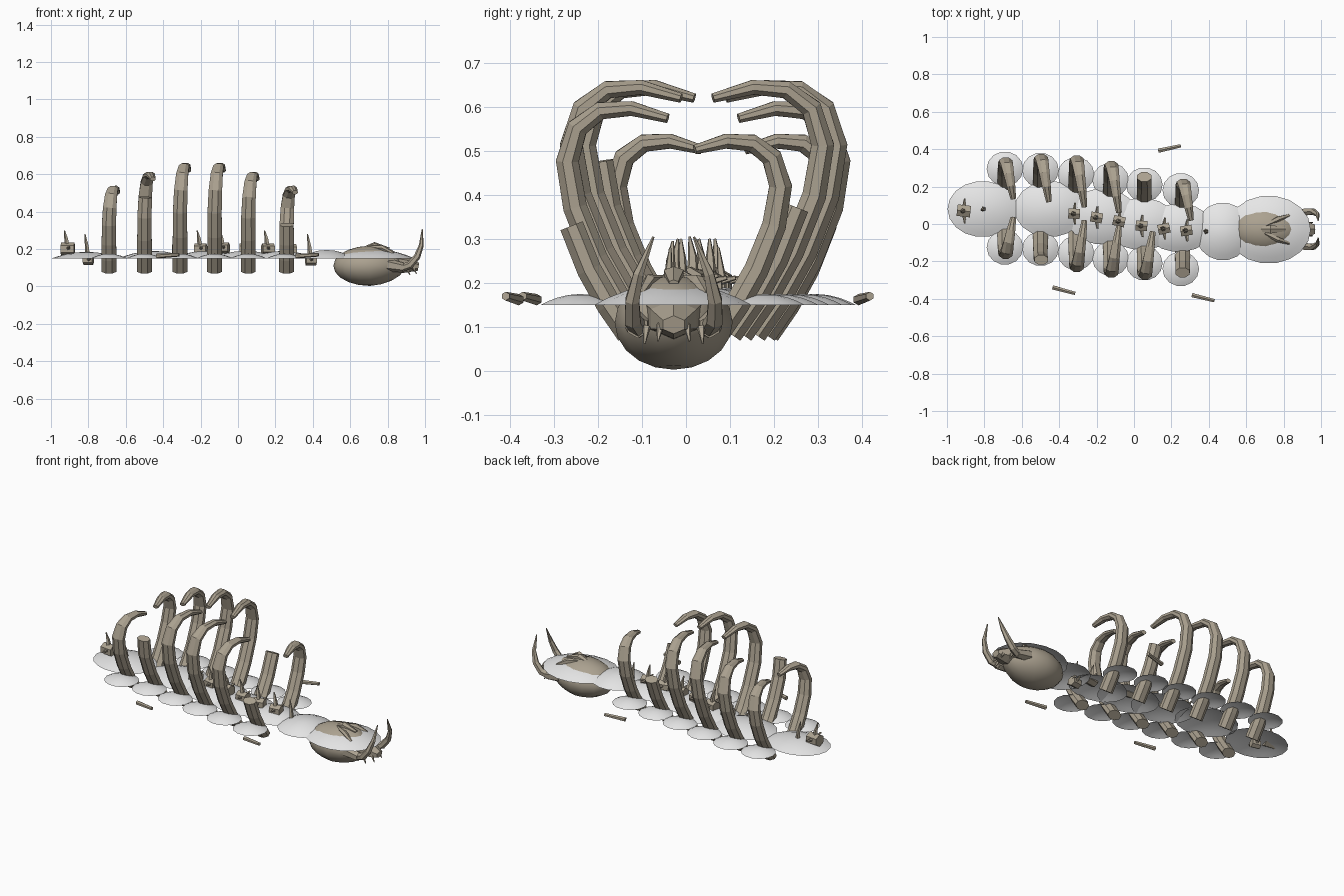
import bpy, bmesh, math, random
from mathutils import Vector

random.seed(4)
if "Cube" in bpy.data.objects:
    bpy.data.objects.remove(bpy.data.objects["Cube"])


def material(name, rgb):
    m = bpy.data.materials.new(name)
    m.use_nodes = True
    m.diffuse_color = (*rgb, 1)
    bsdf = next(n for n in m.node_tree.nodes if n.type == 'BSDF_PRINCIPLED')
    bsdf.inputs["Base Color"].default_value = (*rgb, 1)
    return m


BONE = material("old bone", (0.41, 0.36, 0.28))
SNOW = material("pale snow", (0.82, 0.82, 0.82))


def finish(name, bm, mat, smooth=False):
    me = bpy.data.meshes.new(name)
    bm.to_mesh(me)
    bm.free()
    me.materials.append(mat)
    for p in me.polygons:
        p.use_smooth = smooth
    ob = bpy.data.objects.new(name, me)
    bpy.context.collection.objects.link(ob)
    return ob


def tube(name, path, radii, side=(1, 0, 0), sides=8, flat=1.0):
    """Tapered faceted bone swept along a path; flat squashes it across side."""
    pts = [Vector(p) for p in path]
    bm = bmesh.new()
    rings = []
    for i, p in enumerate(pts):
        t = (pts[min(i + 1, len(pts) - 1)] - pts[max(i - 1, 0)]).normalized()
        a = Vector(side)
        a = (a - t * a.dot(t)).normalized()
        b = t.cross(a)
        ring = []
        for k in range(sides):
            ang = 2 * math.pi * (k + 0.5) / sides
            ring.append(bm.verts.new(p + radii[i] * (a * math.cos(ang) + b * math.sin(ang) * flat)))
        rings.append(ring)
    for r0, r1 in zip(rings, rings[1:]):
        for k in range(sides):
            n = (k + 1) % sides
            bm.faces.new((r0[k], r0[n], r1[n], r1[k]))
    bm.faces.new(rings[0][::-1])
    bm.faces.new(rings[-1])
    bmesh.ops.recalc_face_normals(bm, faces=bm.faces[:])
    return finish(name, bm, BONE)


def mound(name, x, y, rx, ry, height, base=0.15, segs=14):
    """Shallow open dome of snow."""
    bm = bmesh.new()
    top = bm.verts.new((x, y, base + height))
    previous = None
    for t in (0.3, 0.6, 0.82, 1.0):
        ring = []
        for k in range(segs):
            ang = 2 * math.pi * k / segs
            ring.append(bm.verts.new((x + rx * t * math.cos(ang), y + ry * t * math.sin(ang),
                                      base + height * (1 - t * t))))
        for k in range(segs):
            n = (k + 1) % segs
            if previous:
                bm.faces.new((previous[k], ring[k], ring[n], previous[n]))
            else:
                bm.faces.new((top, ring[k], ring[n]))
        previous = ring
    return finish(name, bm, SNOW, True)


# Ribs: one arch shape, scaled per pair, some snapped short
ARCH = [(.10, .085), (.145, .15), (.19, .23), (.23, .33), (.245, .42), (.225, .485),
        (.18, .518), (.12, .522), (.05, .503)]
RIB_RADII = [.043, .043, .042, .041, .039, .035, .030, .025, .016]
# x, spine y, size, points kept on the back side, points kept on the front side
PAIRS = [(-.69, .085, 1.0, 9, 9), (-.50, .078, 1.17, 9, 5), (-.31, .055, 1.28, 9, 9),
         (-.125, .025, 1.28, 9, 9), (.055, 0, 1.17, 4, 9), (.26, -.03, 1.0, 9, 4)]
for i, (x, cy, s, keep_back, keep_front) in enumerate(PAIRS):
    for label, sign, keep in (("back", 1, keep_back), ("front", -1, keep_front)):
        path = []
        for k, (y, z) in enumerate(ARCH[:keep]):
            lean = 0.045 * max(0, (k - 3) / 5) ** 1.5
            path.append((x + lean, cy + sign * (.1 + (y - .1) * s), .085 + (z - .085) * s))
        tube(f"{label}_rib_{i + 1}", path, RIB_RADII[:keep], flat=0.72)
        # Snow heaped against each rib
        mound(f"{label}_rib_mound_{i + 1}", x + (0 if i < 5 else -.01), cy + sign * .21,
              .098, .093, .025)

# Snow along the body
BODY = [("tail", -.81, .08, .187, .15, .035), ("hip", -.45, .08, .19, .15, .04),
        ("waist", -.17, .04, .19, .15, .04), ("chest", .04, .0, .19, .14, .04),
        ("shoulder", .24, -.02, .18, .13, .04), ("neck", .475, -.04, .15, .155, .045),
        ("head", .72, -.03, .225, .182, .05)]
for name, x, y, rx, ry, h in BODY:
    mound(name + "_mound", x, y, rx, ry, h, segs=18)

# Vertebrae: body, upright spine and side processes
VERTEBRAE = [(-.91, .07, .2, 1.15), (-.80, .08, .14, .8), (-.32, .055, .2, 1), (-.20, .035, .2, 1),
             (-.08, .015, .205, 1), (.04, -.01, .2, 1), (.16, -.025, .2, 1),
             (.28, -.035, .195, 1), (.39, -.04, .14, .9)]
for i, (x, y, z, s) in enumerate(VERTEBRAE):
    tilt = random.uniform(-.008, .008)
    half, r = .031 * s, .031 * s
    tube(f"vertebra_{i + 1}", [(x - half, y - tilt, z), (x + half, y + tilt, z)], [r, r],
         side=(0, 1, 0), sides=6)
    height = .1 if z > .17 else .14
    tube(f"vertebra_spine_{i + 1}", [(x, y, z), (x - .008, y, z + height * .55),
                                     (x - .018, y + tilt, z + height)],
         [.016, .011, .003], sides=5)
    for label, sign in (("left", 1), ("right", -1)):
        tube(f"vertebra_{label}_process_{i + 1}",
             [(x, y, z), (x + .006, y + sign * .058 * s, z + .012)], [.014, .005], sides=5)

# Skull, half sunk in the snow
SKULL_Y = -.028
bm = bmesh.new()
bmesh.ops.create_uvsphere(bm, u_segments=16, v_segments=10, radius=1)
for v in bm.verts:
    narrow = 1 - .15 * max(0, v.co.x)
    v.co = Vector((.705 + .195 * v.co.x, SKULL_Y + .134 * narrow * v.co.y,
                   .11 + .107 * v.co.z + .012 * max(0, v.co.x) * (v.co.z < 0)))
finish("skull", bm, BONE, True)
tube("snout", [(.83, SKULL_Y, .125), (.90, SKULL_Y, .118), (.965, SKULL_Y, .105)],
     [.075, .06, .028], side=(0, 1, 0), sides=6, flat=.75)
tube("skull_crest", [(.66, SKULL_Y, .20), (.73, SKULL_Y, .222), (.81, SKULL_Y, .2)],
     [.012, .026, .012], side=(0, 1, 0), sides=6, flat=.6)

# Mirrored head parts: horns, brows, cheeks and fangs
for label, sign in (("left", 1), ("right", -1)):
    def at(x, y, z):
        return (x, SKULL_Y + sign * y, z)
    tube(f"{label}_horn", [at(.865, .078, .095), at(.92, .093, .115), at(.958, .094, .16),
                           at(.98, .08, .22), at(.985, .046, .305)],
         [.021, .021, .018, .013, .003], side=(0, 1, 0), sides=6)
    tube(f"{label}_cheek", [at(.80, .08, .115), at(.885, .082, .1)], [.035, .026],
         side=(0, 1, 0), sides=6)
    tube(f"{label}_brow", [at(.70, .02, .208), at(.77, .055, .205), at(.83, .075, .175)],
         [.010, .015, .008], side=(0, 1, 0), sides=5)
    tube(f"{label}_fang", [at(.935, .03, .105), at(.955, .036, .068)], [.01, .002], sides=5)
    tube(f"{label}_side_fang", [at(.90, .062, .1), at(.92, .066, .062)], [.01, .002], sides=5)

# Loose bone splinters lying beside the body
for i, (x, y, slope) in enumerate([(.19, .405, .013), (-.375, -.355, -.016), (.37, -.395, -.015)]):
    tube(f"loose_bone_{i + 1}", [(x - .06, y - slope, .162), (x + .06, y + slope, .17)],
         [.013, .010], side=(0, 1, 0), sides=6)
